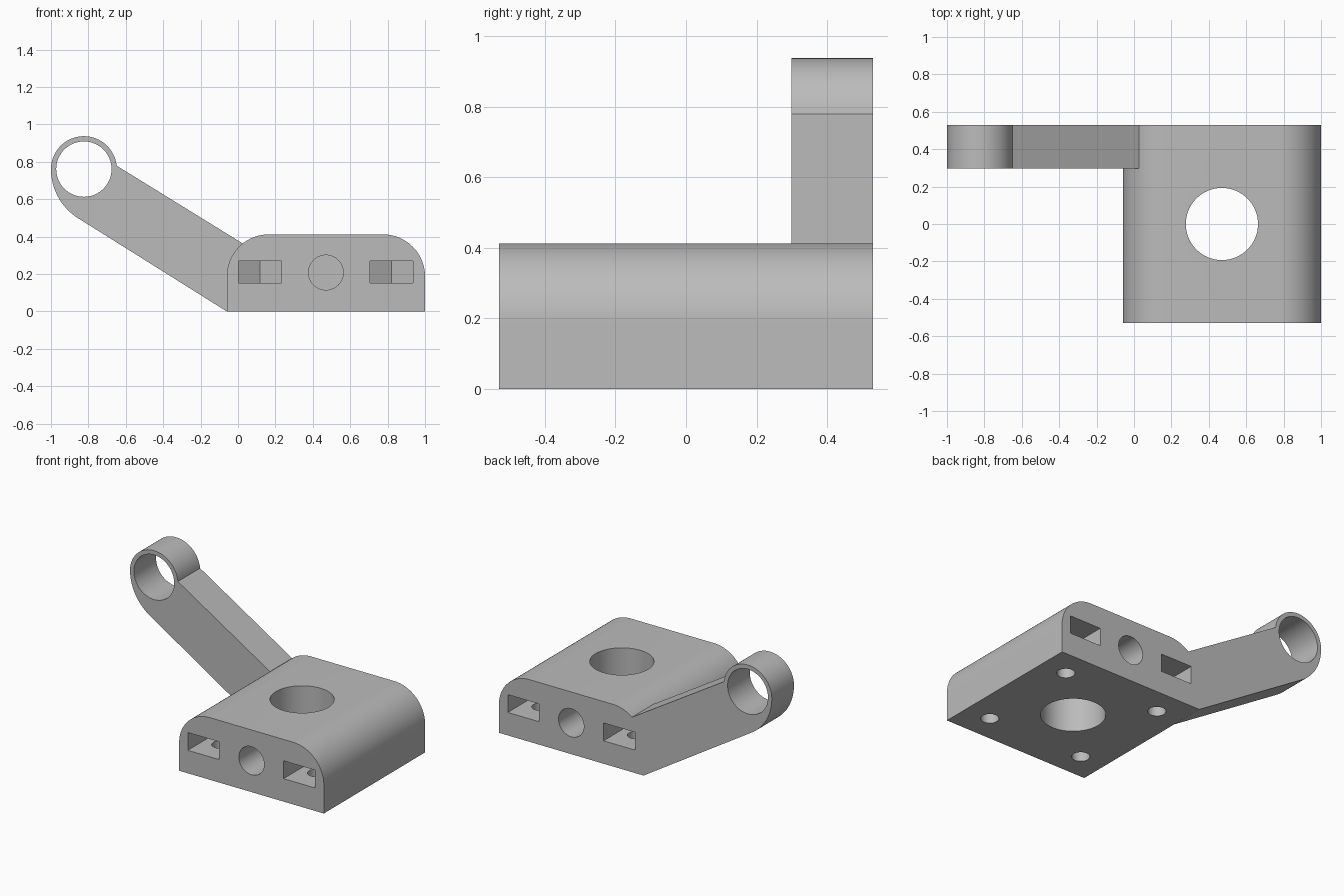
import bpy, bmesh, math

cube = bpy.data.objects.get("Cube")
if cube:
    bpy.data.objects.remove(cube, do_unlink=True)

grey = bpy.data.materials.new("plain_grey")
grey.use_nodes = True
colour = (0.5, 0.5, 0.5, 1)
grey.diffuse_color = colour
grey.node_tree.nodes["Principled BSDF"].inputs["Base Color"].default_value = colour


def arc(cx, cy, r, start, end, steps):
    """Points along an arc, angles in degrees."""
    angles = [math.radians(start + (end - start) * i / steps) for i in range(steps + 1)]
    return [(cx + r * math.cos(a), cy + r * math.sin(a)) for a in angles]


def circle(cx, cy, r, sides=64):
    return arc(cx, cy, r, 0, 360, sides)[:-1]


def prism(name, outline, low, high, axis):
    """Extrude an outline along y (outline in x, z) or z (outline in x, y)."""
    def place(p, d):
        return (p[0], d, p[1]) if axis == "y" else (p[0], p[1], d)
    bm = bmesh.new()
    face = bm.faces.new([bm.verts.new(place(p, low)) for p in outline])
    swept = bmesh.ops.extrude_face_region(bm, geom=[face])["geom"]
    shift = (0, high - low, 0) if axis == "y" else (0, 0, high - low)
    bmesh.ops.translate(bm, vec=shift, verts=[v for v in swept if isinstance(v, bmesh.types.BMVert)])
    bmesh.ops.recalc_face_normals(bm, faces=bm.faces)
    mesh = bpy.data.meshes.new(name)
    bm.to_mesh(mesh)
    bm.free()
    mesh.materials.append(grey)
    obj = bpy.data.objects.new(name, mesh)
    bpy.context.collection.objects.link(obj)
    return obj


def combine(target, other, operation):
    """Apply a boolean and remove the helper."""
    mod = target.modifiers.new(operation.lower(), "BOOLEAN")
    mod.operation, mod.solver, mod.object = operation, "EXACT", other
    bpy.ops.object.select_all(action="DESELECT")
    bpy.context.view_layer.objects.active = target
    target.select_set(True)
    bpy.ops.object.modifier_apply(modifier=mod.name)
    bpy.data.objects.remove(other, do_unlink=True)


# Block with two rounded upper edges
left, right, top, depth, r = -0.06, 1.0, 0.412, 0.53, 0.225
block = [(left, 0), (right, 0)]
block += arc(right - r, top - r, r, 0, 90, 24) + arc(left + r, top - r, r, 90, 180, 24)
bracket = prism("bracket", block, -depth, depth, "y")

# Slanted arm with a rounded eye at its end
eye = (-0.824, 0.761)
arm = [(left, 0), (0.06, 0.342)]
arm += arc(*eye, 0.176, 6, 180, 40) + arc(-0.69, 0.761, 0.31, 180, 238, 20)[1:]
combine(bracket, prism("arm", arm, 0.298, depth, "y"), "UNION")
combine(bracket, prism("eye_hole", circle(*eye, 0.148), 0.2, 0.6, "y"), "DIFFERENCE")

# Large vertical bore
mid = 0.47
combine(bracket, prism("bore", circle(mid, 0, 0.193), -0.1, 0.6, "z"), "DIFFERENCE")

# Blind end holes, nut slots with pointed ends, and screw holes from below
hex_side = 0.115
for side in (-1, 1):
    ends = sorted((side * 0.3, side * 0.6))
    combine(bracket, prism("end_hole", circle(mid, 0.208, 0.093), *ends, "y"), "DIFFERENCE")
    for x in (0.118, 0.82):
        y = side * 0.35
        slot = [(x - hex_side, side * 0.6), (x - hex_side, y - side * 0.066),
                (x, y - side * 0.133), (x + hex_side, y - side * 0.066), (x + hex_side, side * 0.6)]
        combine(bracket, prism("nut_slot", slot, 0.152, 0.27, "z"), "DIFFERENCE")
        combine(bracket, prism("screw_hole", circle(x, y, 0.054, 32), -0.1, 0.21, "z"), "DIFFERENCE")

bpy.ops.object.shade_smooth_by_angle(angle=math.radians(25))
